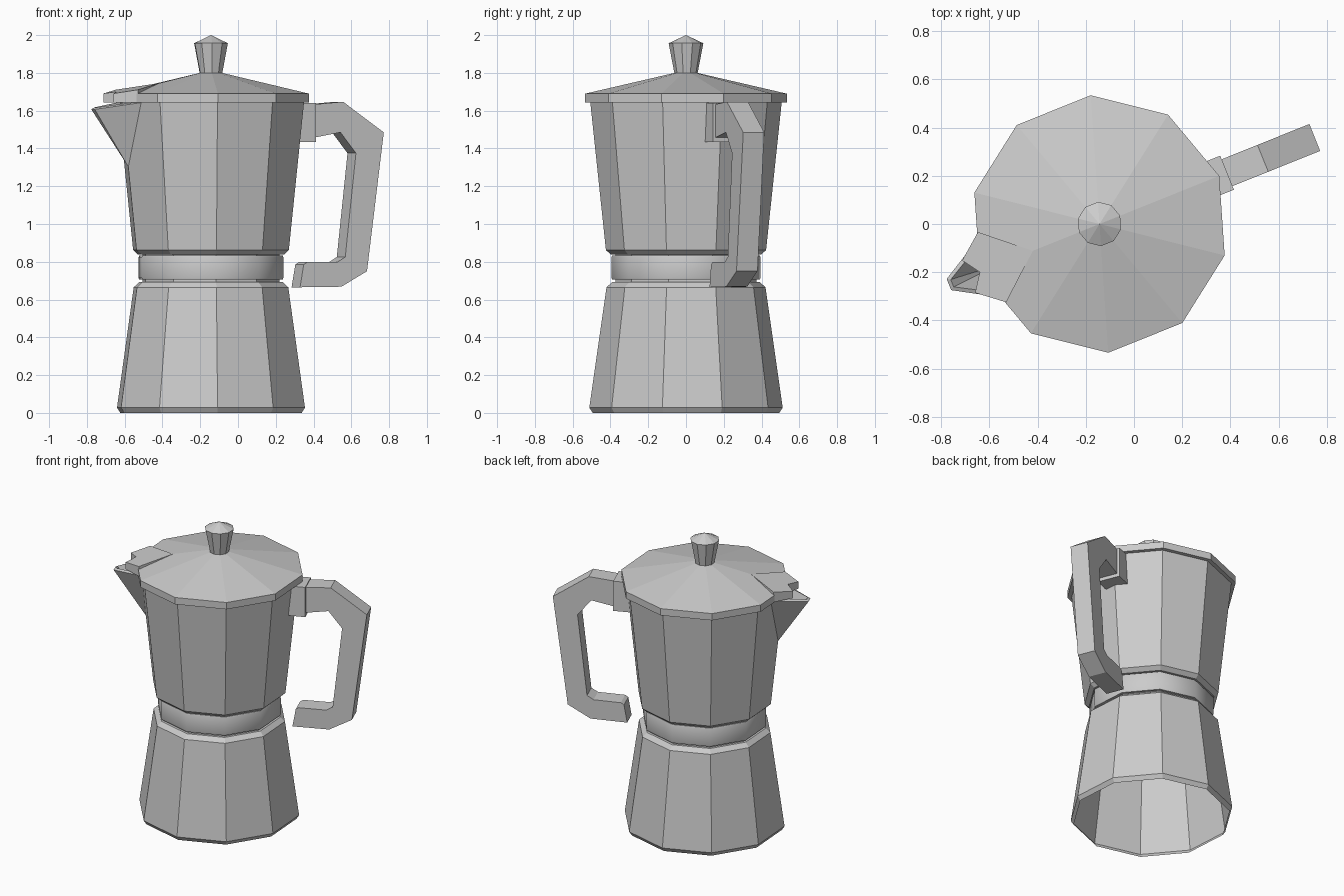
import bpy, bmesh
from math import cos, sin, pi, radians
from mathutils import Matrix

if "Cube" in bpy.data.objects:
    bpy.data.objects.remove(bpy.data.objects["Cube"])

# Everything is built with the handle along +x and the spout along -x, then turned
PLACE = Matrix.Translation((-0.143, 0, 0)) @ Matrix.Rotation(radians(21.9), 4, 'Z')


def finish(name, bm, recalc=True):
    if recalc:
        bmesh.ops.recalc_face_normals(bm, faces=bm.faces)
    bm.transform(PLACE)
    mesh = bpy.data.meshes.new(name)
    bm.to_mesh(mesh)
    bm.free()
    ob = bpy.data.objects.new(name, mesh)
    bpy.context.collection.objects.link(ob)
    return ob


def lathe(name, profile, cap_bottom=True, cap_top=True, n=10):
    """Ten-sided turned part from (radius, z) pairs, listed bottom to top."""
    bm = bmesh.new()
    rings = [[bm.verts.new((r * cos(2 * pi * k / n), r * sin(2 * pi * k / n), z))
              for k in range(n)] for r, z in profile]
    for a, b in zip(rings, rings[1:]):
        for k in range(n):
            j = (k + 1) % n
            bm.faces.new((a[k], a[j], b[j], b[k]))
    if cap_bottom:
        bm.faces.new(rings[0][::-1])
    if cap_top:
        bm.faces.new(rings[-1])
    bmesh.ops.remove_doubles(bm, verts=bm.verts, dist=1e-5)
    return finish(name, bm, recalc=False)


def side_extrude(name, outline, half):
    """Extrude an (x, z) outline sideways to +-half in y."""
    bm = bmesh.new()
    a = [bm.verts.new((x, -half, z)) for x, z in outline]
    b = [bm.verts.new((x, half, z)) for x, z in outline]
    bm.faces.new(a)
    bm.faces.new(b[::-1])
    for i in range(len(a)):
        j = (i + 1) % len(a)
        bm.faces.new((a[i], b[i], b[j], a[j]))
    return finish(name, bm)


# Water chamber, open underneath
lathe("lower_chamber", [(.495, 0), (.513, .028), (.422, .665), (.392, .692)],
      cap_bottom=False)

# Threaded neck and the smooth collar around it
lathe("neck", [(.375, .68), (.375, .85)])
collar = lathe("collar", [(.392, .705), (.395, .715), (.395, .825), (.392, .832)])
bpy.context.view_layer.objects.active = collar
collar.select_set(True)
bpy.ops.object.shade_smooth_by_angle(angle=radians(40))
collar.select_set(False)

# Coffee jug, flaring upwards
lathe("upper_jug", [(.398, .838), (.425, .862), (.508, 1.645)], cap_top=False)

# Lid and knob
lathe("lid", [(.535, 1.643), (.535, 1.69), (.06, 1.80)])
lathe("lid_knob", [(.06, 1.79), (.092, 1.957), (0.000001, 2.0)], cap_top=False)

# Lid flap over the spout, with a V notch at its outer end
bm = bmesh.new()
half = [(.298, 0), (.48, .157), (.585, .072), (.535, 0)]
top_z = lambda u: 1.69 + (.59 - u) * .19
for s in (1, -1):
    lo = [bm.verts.new((-u, s * v, 1.643)) for u, v in half]
    hi = [bm.verts.new((-u, s * v, top_z(u))) for u, v in half]
    bm.faces.new(lo)
    bm.faces.new(hi[::-1])
    for i in range(3):
        bm.faces.new((lo[i], lo[i + 1], hi[i + 1], hi[i]))
bmesh.ops.remove_doubles(bm, verts=bm.verts, dist=1e-5)
finish("lid_flap", bm)

# Pouring spout: open V trough with wall thickness
bm = bmesh.new()
keel = bm.verts.new((-.47, 0, 1.30))
tips = [bm.verts.new((-.673, s * .025, 1.607)) for s in (1, -1)]
backs = [bm.verts.new((-.455, s * .152, 1.643)) for s in (1, -1)]
bm.faces.new((keel, backs[0], tips[0]))
bm.faces.new((keel, tips[0], tips[1]))
bm.faces.new((keel, tips[1], backs[1]))
for f in bm.faces:
    f.normal_update()
    if f.normal.x > 0:
        f.normal_flip()
spout = finish("spout", bm, recalc=False)
wall = spout.modifiers.new("wall", 'SOLIDIFY')
wall.thickness = .02
wall.offset = -1

# Handle mount and angular handle
side_extrude("handle_mount", [(.46, 1.435), (.57, 1.435), (.57, 1.64), (.47, 1.64)], .076)
side_extrude("handle", [(.55, 1.632), (.73, 1.647), (.962, 1.485), (.958, 1.455), (.866, .75),
                        (.72, .668), (.484, .665), (.505, .785), (.525, .798),
                        (.70, .80), (.742, .825), (.803, 1.375), (.715, 1.485),
                        (.55, 1.455)], .06)
